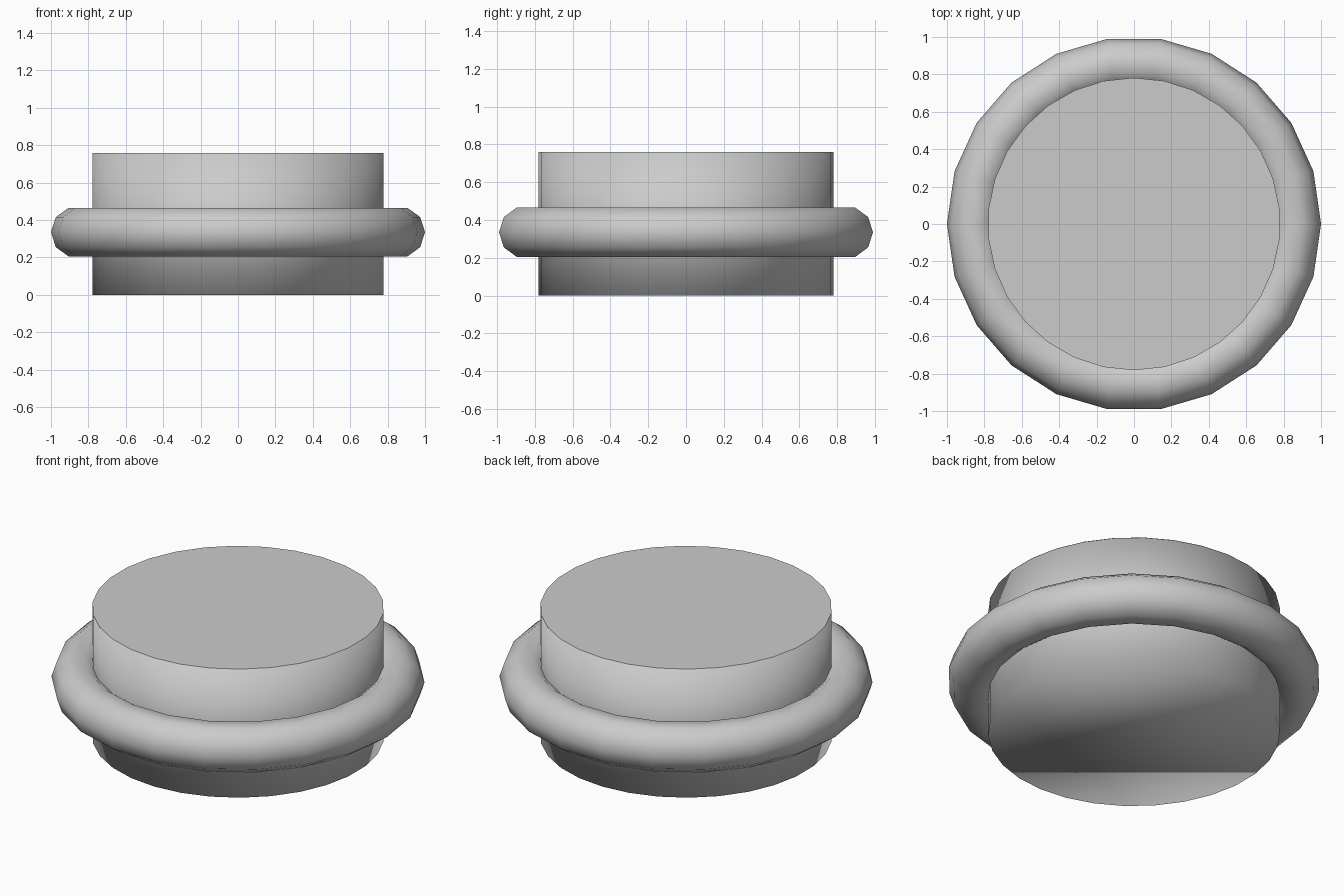
import bpy

if "Cube" in bpy.data.objects:
    bpy.data.objects.remove(bpy.data.objects["Cube"])

RADIUS = 0.782
HEIGHT = 0.76
SIDES = 30


def finish(name, smooth):
    obj = bpy.context.object
    obj.name = name
    if smooth:
        bpy.ops.object.shade_smooth()
    return obj


# Round body, shaded smooth all over
bpy.ops.mesh.primitive_cylinder_add(vertices=SIDES, radius=RADIUS, depth=HEIGHT - 0.001,
                                    location=(0, 0, (HEIGHT - 0.001) / 2))
finish("body", True)

# Flat top plate, flush with the body
bpy.ops.mesh.primitive_circle_add(vertices=SIDES, radius=RADIUS, fill_type='NGON',
                                  location=(0, 0, HEIGHT))
finish("top_plate", False)

# Rounded ring around the body
bpy.ops.mesh.primitive_torus_add(major_segments=22, minor_segments=10,
                                 major_radius=0.863, minor_radius=0.137,
                                 location=(0, 0, 0.335))
finish("ring", True)
